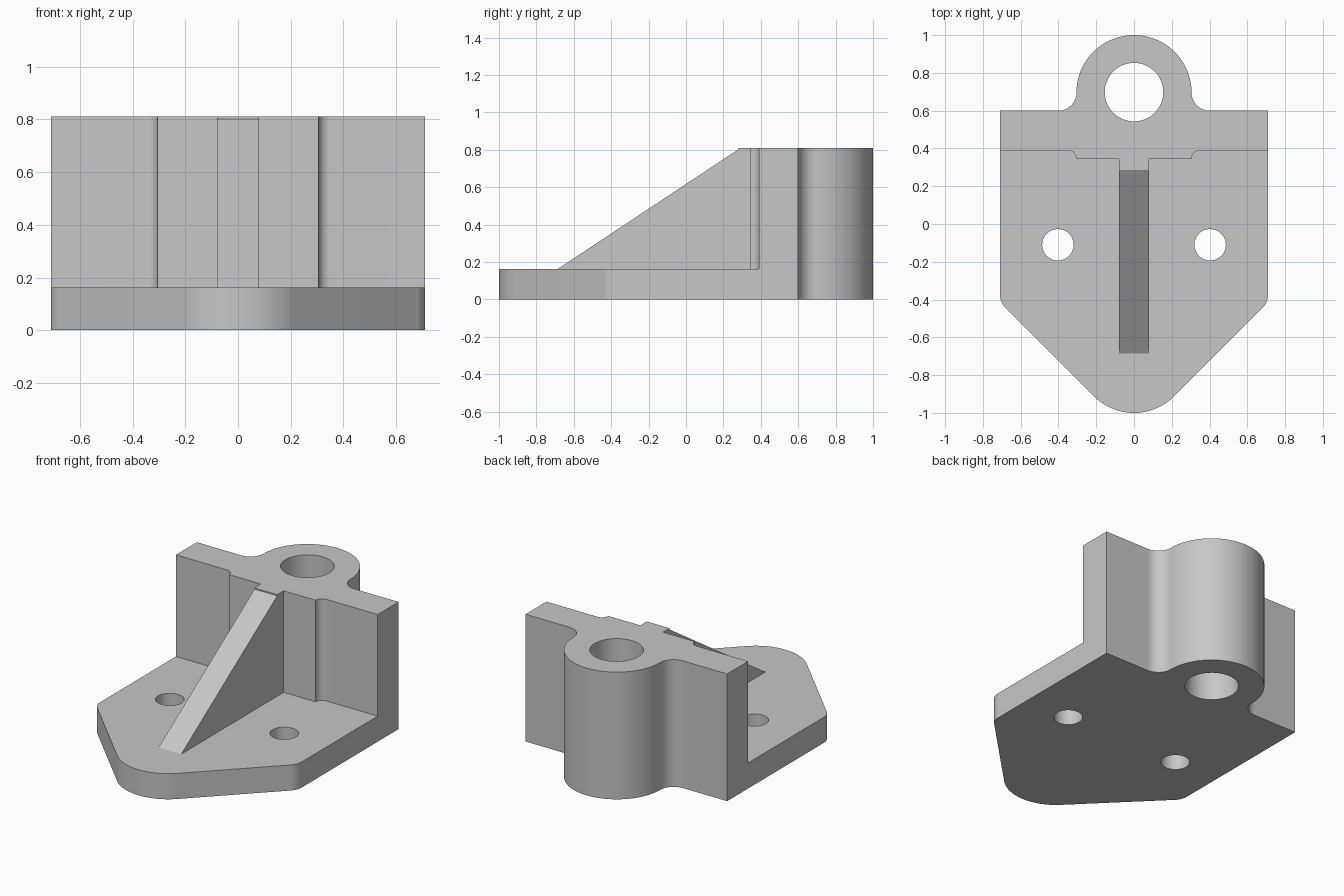
import bpy
import bmesh
from math import radians, sin, cos
from mathutils import Matrix

cube = bpy.data.objects.get("Cube")
if cube:
    bpy.data.objects.remove(cube, do_unlink=True)

grey = bpy.data.materials.new("plain grey")
grey.use_nodes = True
grey.diffuse_color = (0.57, 0.57, 0.57, 1)
grey.node_tree.nodes["Principled BSDF"].inputs["Base Color"].default_value = grey.diffuse_color


def arc(cx, cy, r, start, end, steps=24):
    angles = [radians(start + (end - start) * i / steps) for i in range(steps + 1)]
    return [(cx + r * cos(a), cy + r * sin(a)) for a in angles]


def mirrored(half):
    """Close a right-hand outline with its left-hand mirror image."""
    return half + [(-x, y) for x, y in reversed(half) if x > 0.0001]


def prism(name, outline, bottom, top):
    """Extrude a counter-clockwise outline upwards."""
    bm = bmesh.new()
    low = [bm.verts.new((x, y, bottom)) for x, y in outline]
    high = [bm.verts.new((x, y, top)) for x, y in outline]
    bm.faces.new(list(reversed(low)))
    bm.faces.new(high)
    for i in range(len(low)):
        j = (i + 1) % len(low)
        bm.faces.new((low[i], low[j], high[j], high[i]))
    mesh = bpy.data.meshes.new(name)
    bm.to_mesh(mesh)
    bm.free()
    mesh.materials.append(grey)
    obj = bpy.data.objects.new(name, mesh)
    bpy.context.collection.objects.link(obj)
    return obj


def combine(body, other, operation):
    """Apply a boolean to the body and discard the other solid."""
    bpy.context.view_layer.objects.active = body
    mod = body.modifiers.new("combine", "BOOLEAN")
    mod.object = other
    mod.operation = operation
    mod.solver = "EXACT"
    bpy.ops.object.modifier_apply(modifier=mod.name)
    bpy.data.objects.remove(other, do_unlink=True)


WIDE, TOP, BASE = 0.71, 0.81, 0.163
BOSS_Y, BOSS_R = 0.695, 0.305

# Upright wall with the rear boss and shallow front pad
wall = (arc(0.35, 0.345, 0.045, 180, 90)
        + [(WIDE, 0.39), (WIDE, 0.6)]
        + arc(0.4, BOSS_Y, 0.095, 270, 180)
        + arc(0, BOSS_Y, BOSS_R, 0, 90, 48)[1:])
body = prism("mounting_bracket", mirrored(wall), 0, TOP)

# Base plate with rounded nose and corners
plate = (arc(0, -0.7, 0.3, -90, -45) + arc(0.61, -0.373, 0.1, -45, 0)
         + [(WIDE, 0.5)])
combine(body, prism("base_plate", mirrored(plate), 0, BASE), "UNION")

# Sloping central rib, drawn in side profile and turned upright
side = [(-0.685, BASE), (-0.685, 0.1), (0.45, 0.1), (0.45, TOP),
        (0.28, TOP), (0.28, TOP - 0.008)]
rib = prism("rib", side, -0.08, 0.08)
rib.data.transform(Matrix(((0, 0, 1, 0), (1, 0, 0, 0), (0, 1, 0, 0), (0, 0, 0, 1))))
combine(body, rib, "UNION")

# Boss bore and two bolt holes
for x, y, r in ((0, BOSS_Y + 0.003, 0.155), (-0.403, -0.11, 0.083), (0.403, -0.11, 0.083)):
    hole = prism("hole_cutter", arc(x, y, r, 0, 360, 64)[:-1], -0.1, 1)
    hole.hide_render = True
    combine(body, hole, "DIFFERENCE")

bpy.ops.object.select_all(action="DESELECT")
body.select_set(True)
bpy.context.view_layer.objects.active = body
bpy.ops.object.shade_smooth_by_angle(angle=radians(30))
